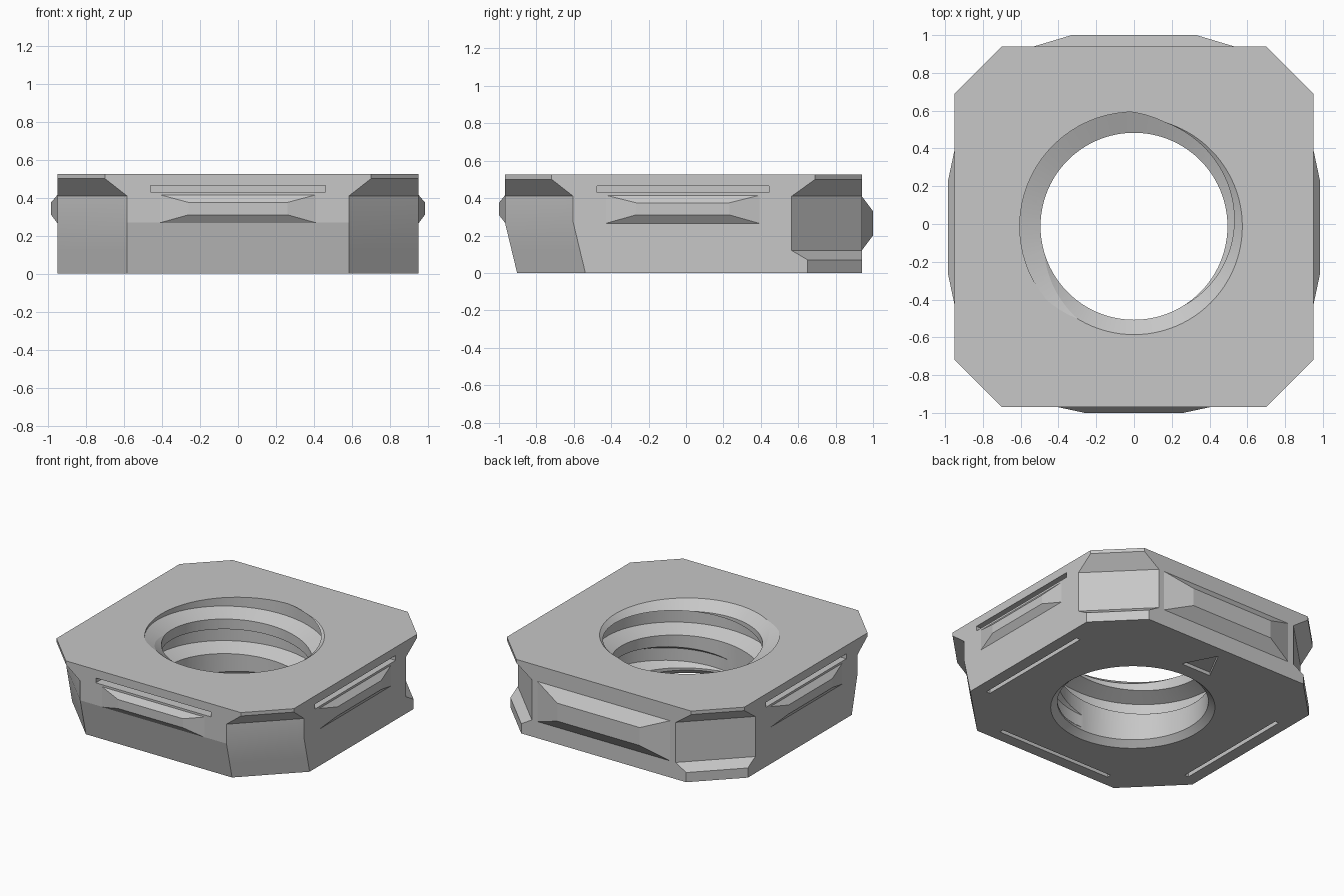
import bpy, bmesh, math
from mathutils import Matrix, Vector

if "Cube" in bpy.data.objects:
    bpy.data.objects.remove(bpy.data.objects["Cube"])

grey = bpy.data.materials.new("light_grey")
grey.diffuse_color = (0.57, 0.57, 0.57, 1)
grey.use_nodes = True
grey.node_tree.nodes["Principled BSDF"].inputs["Base Color"].default_value = grey.diffuse_color


def loft(name, rings):
    """Closed solid through rings of equal point count."""
    bm = bmesh.new()
    rows = [[bm.verts.new(p) for p in ring] for ring in rings]
    n = len(rows[0])
    for a, b in zip(rows, rows[1:]):
        for i in range(n):
            j = (i + 1) % n
            bm.faces.new((a[i], a[j], b[j], b[i]))
    bm.faces.new(rows[0][::-1])
    bm.faces.new(rows[-1])
    bmesh.ops.recalc_face_normals(bm, faces=bm.faces)
    me = bpy.data.meshes.new(name)
    bm.to_mesh(me)
    bm.free()
    ob = bpy.data.objects.new(name, me)
    bpy.context.collection.objects.link(ob)
    me.materials.append(grey)
    return ob


def box(name, lo, hi):
    return loft(name, [[(lo[0], lo[1], z), (hi[0], lo[1], z),
                        (hi[0], hi[1], z), (lo[0], hi[1], z)]
                       for z in (lo[2], hi[2])])


def activate(ob):
    bpy.ops.object.select_all(action='DESELECT')
    ob.select_set(True)
    bpy.context.view_layer.objects.active = ob


def cut(ob, cutter):
    activate(ob)
    m = ob.modifiers.new("cut", 'BOOLEAN')
    m.operation, m.solver, m.object = 'DIFFERENCE', 'EXACT', cutter
    bpy.ops.object.modifier_apply(modifier=m.name)
    bpy.data.objects.remove(cutter)


# Block with chamfered corners: z, front y, front chamfer, back chamfer
X, BACK, CY = 0.95, 0.94, -0.012


def octagon(z, yf, cf, cb):
    return [(-X + cf, yf, z), (X - cf, yf, z), (X, yf + cf, z), (X, BACK - cb, z),
            (X - cb, BACK, z), (-X + cb, BACK, z), (-X, BACK - cb, z), (-X, yf + cf, z)]


levels = [(0, -0.903, 0.365, 0.29), (0.07, -0.92, 0.365, 0.29),
          (0.12, -0.932, 0.365, 0.375), (0.27, -0.968, 0.365, 0.375),
          (0.41, -0.968, 0.365, 0.375), (0.50, -0.968, 0.25, 0.25),
          (0.525, -0.968, 0.25, 0.25)]
body = loft("block", [octagon(*lv) for lv in levels])

# Round bore with lead-in chamfers
SEG = 96


def circle(r, z):
    return [(r * math.cos(2 * math.pi * i / SEG),
             CY + r * math.sin(2 * math.pi * i / SEG), z) for i in range(SEG)]


cut(body, loft("bore", [circle(r, z) for r, z in
                        ((0.56, -0.02), (0.495, 0.04), (0.495, 0.465), (0.60, 0.545))]))

# Helical thread groove, fading in near the bottom
PITCH, STEPS = 0.25, 72
rings = []
for k in range(int(2.2 * STEPS) + 1):
    z = 0.10 + PITCH * k / STEPS
    a = math.radians(120) + 2 * math.pi * (z - 0.5) / PITCH
    t = min(1, 0.05 + k / (STEPS * 0.3))
    R = 0.48 + 0.125 * t
    rings.append([(r * math.cos(a), CY + r * math.sin(a), z + dz) for r, dz in
                  ((0.44, -0.11), (R, -0.045), (R, 0.045), (0.44, 0.11))])
cut(body, loft("thread_groove", rings))

# Slots on front, left and right: horizontal opening meeting a vertical one
for s in (-1, 1):
    a, b = sorted((s * 0.835, s * 1.1))
    cut(body, box("side_slot", (a, -0.475, 0.43), (b, 0.445, 0.465)))
    a, b = sorted((s * 0.835, s * 0.865))
    cut(body, box("side_slit", (a, -0.475, -0.1), (b, 0.445, 0.45)))
cut(body, box("front_slot", (-0.46, -1.1, 0.43), (0.46, -0.79, 0.465)))
cut(body, box("front_slit", (-0.46, -0.82, -0.1), (0.46, -0.79, 0.45)))

# Triangular mark in the underside
tri = ((-0.12, 0.63), (0.12, 0.63), (0, 0.86))
cut(body, loft("triangle_mark", [[(x, y, z) for x, y in tri] for z in (-0.05, 0.025)]))

activate(body)
bpy.ops.object.shade_smooth_by_angle(angle=math.radians(12))


# Raised catches, built facing -y and turned to each side
def catch(name, turn, mid, base, out, half0, half1, z0, z1, z2, z3):
    rows = [(base - 0.02, half0, z0, z3), (base, half0, z0, z3), (out, half1, z1, z2)]
    ob = loft(name, [[(-h, -d, a), (h, -d, a), (h, -d, b), (-h, -d, b)]
                     for d, h, a, b in rows])
    ob.data.transform(Matrix.Translation(Vector(mid))
                      @ Matrix.Rotation(math.radians(turn), 4, 'Z'))
    return ob


catch("front_catch", 0, (0, 0, 0), 0.968, 1.0, 0.41, 0.26, 0.268, 0.31, 0.375, 0.415)
for name, turn in (("right_catch", 90), ("left_catch", -90)):
    catch(name, turn, (0, -0.018, 0), 0.95, 0.984, 0.41, 0.25, 0.265, 0.31, 0.375, 0.415)
catch("back_catch", 180, (0, 0, 0), 0.94, 1.0, 0.53, 0.33, 0.12, 0.20, 0.33, 0.41)
